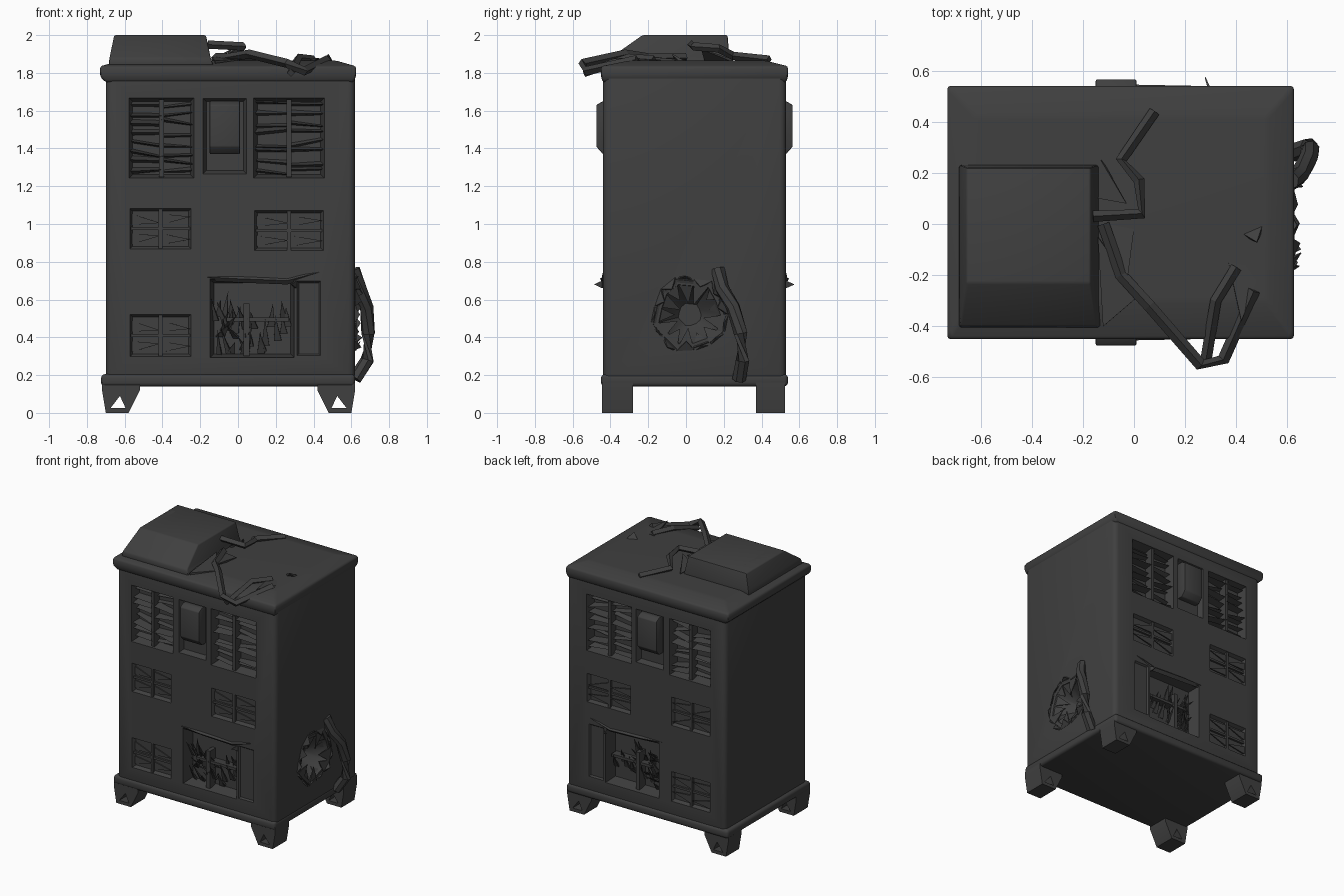
import bpy, bmesh, random
from math import cos, sin, pi
from mathutils import Vector, Matrix

random.seed(7)
R = random.uniform
if "Cube" in bpy.data.objects:
    bpy.data.objects.remove(bpy.data.objects["Cube"])

mat = bpy.data.materials.new("scorched dark grey")
mat.use_nodes = True
GREY = (0.05, 0.05, 0.05, 1)
mat.diffuse_color = GREY
mat.node_tree.nodes["Principled BSDF"].inputs["Base Color"].default_value = GREY

YC, HALF = 0.045, 0.485       # body centre and half depth along y


def wall(s, depth):
    """y of a point at the given depth behind the front (s=-1) or back (s=1) wall"""
    return YC + s * (HALF - depth)


def finish(name, bm, smooth=True):
    bmesh.ops.recalc_face_normals(bm, faces=bm.faces[:])
    me = bpy.data.meshes.new(name)
    bm.to_mesh(me)
    bm.free()
    ob = bpy.data.objects.new(name, me)
    bpy.context.collection.objects.link(ob)
    me.materials.append(mat)
    if smooth:
        shade(ob)
    return ob


def shade(ob):
    bpy.ops.object.select_all(action='DESELECT')
    ob.select_set(True)
    bpy.context.view_layer.objects.active = ob
    bpy.ops.object.shade_smooth_by_angle(angle=0.7)


def loft(bm, *rings):
    """Skin equal-length rings of points and cap both ends"""
    vs = [[bm.verts.new(p) for p in r] for r in rings]
    n = len(vs[0])
    for a, b in zip(vs, vs[1:]):
        for i in range(n):
            bm.faces.new((a[i], a[(i + 1) % n], b[(i + 1) % n], b[i]))
    bm.faces.new(vs[0][::-1])
    bm.faces.new(vs[-1])


def rect(x0, x1, y0, y1, z):
    return [(x0, y0, z), (x1, y0, z), (x1, y1, z), (x0, y1, z)]


def box(bm, x0, x1, y0, y1, z0, z1):
    y0, y1 = sorted((y0, y1))
    loft(bm, rect(x0, x1, y0, y1, z0), rect(x0, x1, y0, y1, z1))


def bevel(bm, width, segments=3):
    bmesh.ops.bevel(bm, geom=bm.edges[:], offset=width, segments=segments,
                    profile=0.5, affect='EDGES')


def cut(ob, cutter):
    m = ob.modifiers.new("cut", 'BOOLEAN')
    m.operation, m.solver, m.object = 'DIFFERENCE', 'EXACT', cutter
    dg = bpy.context.evaluated_depsgraph_get()
    me = bpy.data.meshes.new_from_object(ob.evaluated_get(dg))
    ob.modifiers.clear()
    ob.data = me
    bpy.data.objects.remove(cutter)
    shade(ob)


# Cabinet body
bm = bmesh.new()
box(bm, -0.70, 0.62, wall(-1, 0), wall(1, 0), 0.17, 1.83)
bevel(bm, 0.035)
body = finish("cabinet_body", bm)

# Window, door and panel openings: x0, x1, z0, z1, depth
TALL = [(-0.57, -0.24, 1.25, 1.66), (0.09, 0.45, 1.25, 1.66)]
LOW = [(-0.57, -0.25, 0.87, 1.08), (0.09, 0.45, 0.86, 1.07), (-0.57, -0.25, 0.30, 0.52)]
DOOR = (-0.14, 0.29, 0.30, 0.70)
OPENINGS = ([w + (0.07,) for w in TALL] + [w + (0.025,) for w in LOW]
            + [DOOR + (0.09,), (-0.18, 0.04, 1.27, 1.66, 0.04), (0.31, 0.44, 0.30, 0.70, 0.012)])
bm = bmesh.new()
for s in (-1, 1):
    for x0, x1, z0, z1, d in OPENINGS:
        g, outer, inner = 0.012, wall(s, -0.02), wall(s, d)
        loft(bm, [(x0 - g, outer, z0 - g), (x1 + g, outer, z0 - g), (x1 + g, outer, z1 + g), (x0 - g, outer, z1 + g)],
             [(x0 + g, inner, z0 + g), (x1 - g, inner, z0 + g), (x1 - g, inner, z1 - g), (x0 + g, inner, z1 - g)])
cut(body, finish("opening_cutter", bm, False))

# Blasted hole in the left side
HY, HZ, N = 0.02, 0.52, 13
hole = [(R(0.16, 0.20), 2 * pi * i / N) for i in range(N)]
bm = bmesh.new()
loft(bm, *[[(x, HY + k * r * cos(a), HZ + k * r * sin(a)) for r, a in hole]
           for x, k in ((0.70, 1.1), (0.60, 0.9), (0.50, 0.35))])
cut(body, finish("hole_cutter", bm, False))


def shard(bm, a, b, tip, t=0.012):
    """Thin torn sliver running from the edge a-b to a tip"""
    a, b, tip = Vector(a), Vector(b), Vector(tip)
    n = (b - a).cross(tip - a).normalized() * t
    loft(bm, [a, b, tip], [a + n, b + n, tip + n * 0.3])


# Torn rim curling around the hole
bm = bmesh.new()
for i in range(N):
    (r0, a0), (r1, a1) = hole[i], hole[(i + 1) % N]
    am, rt = (a0 + 2 * pi * ((i + 1) / N)) / 2, R(0.05, 0.12)
    p, q = [(0.615, HY + 1.12 * r * cos(a), HZ + 1.12 * r * sin(a)) for r, a in ((r0, a0), (r1, a1))]
    shard(bm, p, q, (R(0.55, 0.62), HY + rt * cos(am), HZ + rt * sin(am)))
    ro = R(0.13, 0.22)
    shard(bm, p, q, (R(0.635, 0.66), HY + ro * cos(am), HZ + ro * sin(am)))
finish("torn_hole_rim", bm, False)

# Broken shelves, low window bars, mullions and door wreckage
shelves, bars, wreck = bmesh.new(), bmesh.new(), bmesh.new()
for s in (-1, 1):
    for x0, x1, z0, z1 in TALL:
        xm, rows = (x0 + x1) / 2, 8
        box(bars, xm - 0.012, xm + 0.012, wall(s, 0.08), wall(s, 0.006), z0, z1)
        for xa, xb in ((x0, xm), (xm, x1)):
            for i in range(rows):
                z = z0 + (i + 0.3) * (z1 - z0) / rows
                za, zb = z + R(-0.02, 0.02), z + R(-0.02, 0.02)
                h, k = R(0.015, 0.04), R(0.01, 0.035)
                loft(shelves, *[[(x, wall(s, 0.075), zz), (x, wall(s, d), zz + hh * 0.4),
                                 (x, wall(s, 0.075), zz + hh)]
                                for x, zz, hh, d in ((xa, za, h, R(0, 0.05)), (xb, zb, k, R(0, 0.05)))])
    for x0, x1, z0, z1 in LOW:
        xm, zm = (x0 + x1) / 2, (z0 + z1) / 2
        box(bars, xm - 0.01, xm + 0.01, wall(s, 0.03), wall(s, 0.004), z0, z1)
        box(bars, x0, x1, wall(s, 0.03), wall(s, 0.01), zm - 0.008, zm + 0.008)
        for xa, xb in ((x0, xm), (xm, x1)):
            for z in (z0 + 0.02, zm + 0.02):
                shard(shelves, (xa, wall(s, 0.02), z), (xa, wall(s, 0.02), z + 0.06),
                      (xb, wall(s, 0.01), z + R(0.0, 0.06)))
    x0, x1, z0, z1 = DOOR
    for i in range(22):
        x, z, w = R(x0, x0 + 0.18), R(z0, z1 - 0.14), R(0.02, 0.05)
        shard(wreck, (x, wall(s, 0.09), z), (x + w, wall(s, 0.08), z),
              (x + R(-0.04, 0.1), wall(s, R(0, 0.04)), z + R(0.05, 0.15)))
    for i in range(9):
        x, z = R(x0 + 0.16, x1 - 0.04), R(z0 + 0.02, z1 - 0.12)
        shard(wreck, (x, wall(s, 0.085), z), (x + 0.04, wall(s, 0.085), z),
              (x + R(0, 0.04), wall(s, R(0.02, 0.05)), z + R(0.08, 0.14)))
    box(wreck, x0 + 0.08, x1 - 0.02, wall(s, 0.09), wall(s, 0.03), 0.485, 0.505)
    box(wreck, x0 + 0.17, x0 + 0.2, wall(s, 0.09), wall(s, 0.02), z0, 0.58)
finish("broken_shelves", shelves, False)
finish("window_bars", bars, False)
finish("door_wreckage", wreck, False)

# Protruding centre panels and ledges over the doors
for s, side in ((-1, "front"), (1, "back")):
    bm = bmesh.new()
    loft(bm, *[[(x, wall(s, 0.05), 1.37), (x, wall(s, 0), 1.37), (x, wall(s, -0.035), 1.41),
                (x, wall(s, -0.035), 1.63), (x, wall(s, 0), 1.65), (x, wall(s, 0.05), 1.65)]
               for x in (-0.15, 0.01)])
    bevel(bm, 0.006, 2)
    finish(side + "_centre_panel", bm)
    bm = bmesh.new()
    loft(bm, *[[(x, wall(s, 0.01), z - 0.02), (x, wall(s, d), z), (x, wall(s, 0.01), z + 0.02)]
               for x, z, d in ((-0.17, 0.72, 0.0), (0.0, 0.71, -0.015), (0.26, 0.7, -0.01), (0.43, 0.745, 0.0))])
    shard(bm, (0.30, wall(s, 0.0), 0.66), (0.30, wall(s, 0.0), 0.70), (0.28, wall(s, -0.045), 0.68))
    finish(side + "_door_ledge", bm)

# Base skirt
bm = bmesh.new()
box(bm, -0.725, 0.62, -0.45, 0.54, 0.14, 0.205)
bevel(bm, 0.02)
finish("base_skirt", bm)

# Flared feet with triangular openings
for xs, xn in ((-1, "right"), (1, "left")):
    for y0, y1, yn in ((-0.445, -0.28, "front"), (0.37, 0.525, "back")):
        def px(x):
            return -0.05 + xs * x
        foot, tri = bmesh.new(), bmesh.new()
        loft(foot, *[[(px(x), y, z) for x, z in
                      ((0.67, 0.16), (0.67, 0.12), (0.65, 0.0), (0.53, 0.0), (0.47, 0.12), (0.47, 0.16))]
                     for y in (y0, y1)])
        loft(tri, *[[(px(x), y, z) for x, z in ((0.625, 0.025), (0.545, 0.025), (0.575, 0.09))]
                    for y in (y0 - 0.05, y1 + 0.05)])
        cut(finish(yn + "_" + xn + "_foot", foot), finish("foot_cutter", tri, False))

# Roof cap with a gentle crown
bm = bmesh.new()
loft(bm, rect(-0.70, 0.61, -0.44, 0.53, 1.75), rect(-0.73, 0.625, -0.45, 0.54, 1.78),
     rect(-0.73, 0.625, -0.45, 0.54, 1.835), rect(-0.62, 0.52, -0.30, 0.42, 1.865))
bevel(bm, 0.012, 2)
finish("roof_cap", bm)

# Roof housing with sloped front
bm = bmesh.new()
loft(bm, rect(-0.685, -0.13, -0.405, 0.23, 1.84), rect(-0.68, -0.145, -0.40, 0.23, 1.88),
     rect(-0.655, -0.17, -0.23, 0.22, 2.0))
bevel(bm, 0.008, 2)
finish("roof_housing", bm)
bm = bmesh.new()
box(bm, -0.63, -0.56, -0.16, 0.12, 1.99, 2.0)
finish("housing_vent_plate", bm, False)


def strut(name, pts, r, sides=4):
    """Bent bar of square or round section through the points"""
    bm, rings = bmesh.new(), []
    pts = [Vector(p) for p in pts]
    for i, p in enumerate(pts):
        d = (pts[min(i + 1, len(pts) - 1)] - pts[max(i - 1, 0)]).normalized()
        m = d.to_track_quat('Z', 'Y').to_matrix()
        rings.append([p + m @ Vector((r * cos(2 * pi * k / sides), r * sin(2 * pi * k / sides), 0))
                      for k in range(sides)])
    loft(bm, *rings)
    finish(name, bm, sides > 4)


# Bent wreckage on the roof
strut("rear_bent_bar", [(0.08, 0.44, 1.87), (-0.05, 0.25, 1.89), (0.02, 0.17, 1.93),
                        (0.03, 0.04, 1.94), (-0.16, 0.03, 1.95)], 0.022)
strut("front_bent_bar", [(-0.12, 0.0, 1.88), (-0.05, -0.2, 1.88), (0.06, -0.32, 1.90),
                         (0.26, -0.55, 1.85), (0.35, -0.53, 1.81), (0.47, -0.26, 1.87)], 0.024)
strut("inner_bent_bar", [(0.28, -0.54, 1.80), (0.32, -0.30, 1.88), (0.40, -0.17, 1.87)], 0.022)
bm = bmesh.new()
shard(bm, (-0.11, 0.0, 1.87), (0.0, -0.02, 1.87), (-0.03, -0.25, 1.89), 0.02)
shard(bm, (-0.14, -0.05, 1.87), (-0.12, -0.4, 1.85), (0.02, -0.28, 1.87), 0.015)
shard(bm, (0.37, -0.15, 1.87), (0.5, -0.17, 1.86), (0.42, -0.38, 1.88), 0.02)
shard(bm, (0.43, -0.04, 1.865), (0.5, -0.01, 1.865), (0.48, -0.07, 1.90), 0.02)
shard(bm, (-0.14, 0.1, 1.87), (-0.13, 0.25, 1.87), (-0.03, 0.08, 1.93), 0.015)
finish("roof_scraps", bm, False)

# Torn pipe hanging beside the hole
strut("side_pipe", [(0.61, 0.17, 0.76), (0.645, 0.19, 0.66), (0.68, 0.25, 0.56), (0.69, 0.29, 0.42),
                    (0.685, 0.30, 0.28), (0.62, 0.28, 0.18)], 0.037, 7)
